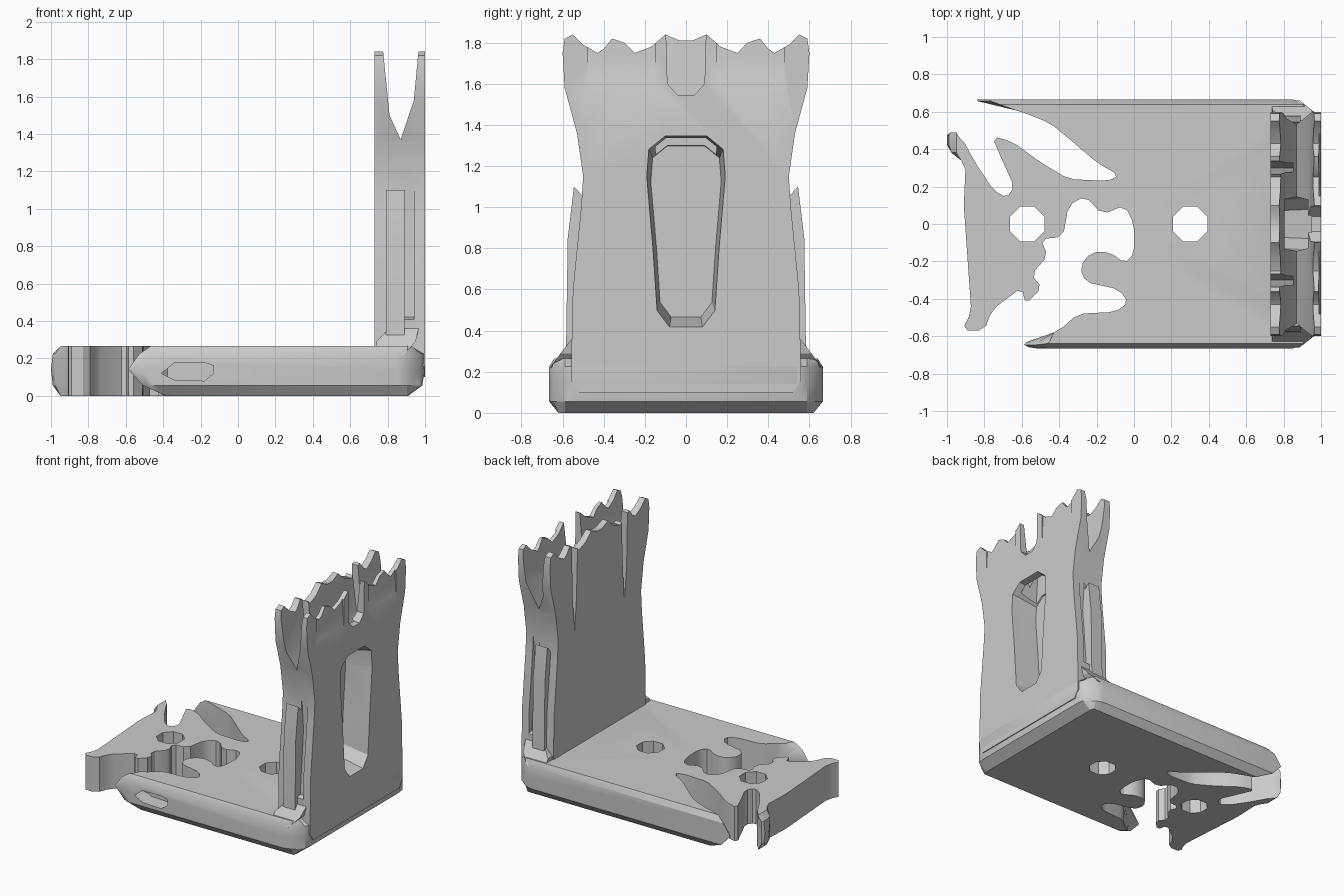
import bpy, bmesh, math
from mathutils import Vector

cube = bpy.data.objects.get("Cube")
if cube:
    bpy.data.objects.remove(cube)

grey = bpy.data.materials.new("light_grey")
grey.use_nodes = True
COLOR = (0.6, 0.6, 0.6, 1)
grey.diffuse_color = COLOR
grey.node_tree.nodes["Principled BSDF"].inputs["Base Color"].default_value = COLOR


def loft(name, rings):
    """Solid through a stack of matching outlines."""
    bm = bmesh.new()
    loops = [[bm.verts.new(p) for p in ring] for ring in rings]
    for a, b in zip(loops, loops[1:]):
        for i in range(len(a)):
            j = (i + 1) % len(a)
            bm.faces.new((a[i], a[j], b[j], b[i]))
    bm.faces.new(loops[0][::-1])
    bm.faces.new(loops[-1])
    bm.normal_update()
    bmesh.ops.triangulate(bm, faces=[f for f in bm.faces if len(f.verts) > 4])
    bmesh.ops.recalc_face_normals(bm, faces=bm.faces)
    mesh = bpy.data.meshes.new(name)
    bm.to_mesh(mesh)
    bm.free()
    mesh.materials.append(grey)
    ob = bpy.data.objects.new(name, mesh)
    bpy.context.collection.objects.link(ob)
    return ob


def prism(name, pts, axis, lo, hi):
    """Extrude a 2D outline along one axis."""
    place = {"x": lambda a, b, t: (t, a, b),
             "y": lambda a, b, t: (a, t, b),
             "z": lambda a, b, t: (a, b, t)}[axis]
    return loft(name, [[place(a, b, t) for a, b in pts] for t in (lo, hi)])


def soften(pts, cut):
    """Clip each outline corner by a short length."""
    out = []
    for i, p in enumerate(pts):
        p = Vector(p)
        for q in (pts[i - 1], pts[(i + 1) % len(pts)]):
            d = Vector(q) - p
            out.append(p + d * min(0.25, cut / d.length))
    return out


def mirrored(pts):
    return pts + [(-a, b) for a, b in reversed(pts)]


def ngon(cx, cy, r, n=8):
    return [(cx + r * math.cos((i + .5) * math.tau / n),
             cy + r * math.sin((i + .5) * math.tau / n)) for i in range(n)]


def carve(ob, cutters):
    """Subtract the cutters and remove them."""
    for c in cutters:
        c.hide_render = True
        m = ob.modifiers.new("cut", "BOOLEAN")
        m.operation, m.solver, m.object = "DIFFERENCE", "EXACT", c
    dg = bpy.context.evaluated_depsgraph_get()
    mesh = bpy.data.meshes.new_from_object(ob.evaluated_get(dg))
    ob.modifiers.clear()
    ob.data = mesh
    for c in cutters:
        bpy.data.objects.remove(c)


# Base plate: eroded outline, narrowed at the lower and upper edges
HALF = .665
outline = soften([
    (1, .57), (.88, HALF), (-.87, HALF), (-.6, .6), (-.45, .54), (-.34, .45),
    (-.2, .33), (-.08, .26), (-.14, .23), (-.35, .24), (-.5, .33), (-.65, .44),
    (-.76, .47), (-.7, .33), (-.64, .2), (-.68, .14), (-.75, .18), (-.85, .33),
    (-.92, .46), (-1, .5), (-1, .4), (-.9, .32), (-.91, .1), (-.87, -.47),
    (-.92, -.57), (-.8, -.57), (-.76, -.46), (-.6, -.34), (-.58, -.43),
    (-.49, -.34), (-.55, -.27), (-.46, -.17), (-.5, -.08), (-.38, -.07),
    (-.35, .1), (-.26, .15), (-.17, .05), (-.05, .1), (0, 0), (0, -.16),
    (-.05, -.21), (-.13, -.15), (-.23, -.15), (-.29, -.23), (-.26, -.31),
    (-.08, -.35), (-.03, -.42), (-.1, -.47), (-.3, -.48), (-.4, -.57),
    (-.6, -.64), (-.55, -HALF), (.88, -HALF), (1, -.57)], .03)


def level(z, left, right, side, tip):
    """Outline at one height; the tips of both arms draw back by tip."""
    ring = []
    for x, y in outline:
        if abs(y) > .62 and x < -.5:
            x += tip
        ring.append((min(max(x, left), right), min(max(y, -side), side), z))
    return ring


plate = loft("base_plate", [
    level(0, -.95, .91, .62, .2), level(.055, -.99, .985, HALF, .08),
    level(.14, -1, 1, HALF, 0), level(.225, -.99, 1, HALF, .06),
    level(.265, -.95, .93, .64, .12)])
carve(plate, [
    prism("hole_a", ngon(.3, 0, .1), "z", -.1, .4),
    prism("hole_b", ngon(-.57, 0, .1), "z", -.1, .4),
    prism("slot", [(-.41, .12), (-.34, .175), (-.17, .175), (-.13, .16),
                   (-.13, .12), (-.18, .08), (-.34, .085)], "y", -.8, -.55)])

# Upright wall with a ragged crown
wall = prism("upright_wall", mirrored([
    (.52, .1), (.56, .16), (.55, .6), (.51, 1), (.5, 1.15), (.53, 1.36),
    (.59, 1.58), (.6, 1.75), (.59, 1.82), (.55, 1.84), (.5, 1.79), (.43, 1.75),
    (.4, 1.77), (.36, 1.82), (.3, 1.8), (.25, 1.75), (.17, 1.78), (.1, 1.84),
    (.03, 1.81)]), "x", .73, 1)
cutters = [
    # Cleft separating the two upper sheets
    prism("cleft", [(.87, 1.37), (.81, 1.5), (.765, 1.95), (.975, 1.95),
                    (.94, 1.58)], "y", -1, 1),
    # Tall pocket in the outer face, open upward into the cleft
    loft("pocket", [[(x, y * s, .88 + (z - .88) * s) for y, z in mirrored(
        [(.08, .42), (.14, .5), (.16, .8), (.19, 1.15), (.18, 1.28), (.1, 1.345)])]
        for x, s in ((.79, .9), (1.01, 1.01))]),
    prism("shaft", mirrored([(.13, 1.1), (.15, 1.3), (.13, 1.55)]), "x", .8, .95),
    # Rounded notch in the outer sheet
    prism("notch", mirrored([(.04, 1.545), (.09, 1.6), (.1, 1.95)]), "x", .88, 1.1)]
for s in (-1, 1):
    # Slits in the inner sheet, worn outer crown and grooves on the wall sides
    cutters.append(prism("slit", [(s * .3, 1.15), (s * .325, 1.4), (s * .34, 1.95),
                                  (s * .26, 1.95), (s * .28, 1.4)], "x", .6, .85))
    cutters.append(prism("worn_crown", [(1.02, 1.55), (.998, 1.6), (.98, 1.95),
                                        (1.02, 1.95)], "y", s * .15, s * .48))
    cutters.append(prism("groove", [(s * .7, .36), (s * .52, .42), (s * .48, .9),
                                    (s * .5, 1.15), (s * .7, 1.15)], "x", .89, .94))
carve(wall, cutters)

# Side ribs and the flared foot
ribs = [prism("left_rib" if s > 0 else "right_rib",
              [(s * .45, .2), (s * .585, .2), (s * .575, .85), (s * .545, 1.1),
               (s * .45, 1)], "x", .79, .89) for s in (-1, 1)]
foot = loft("wall_foot", [[(x0, -y, z), (x1, -y, z), (x1, y, z), (x0, y, z)]
                          for x0, x1, y, z in ((.735, .885, .66, .22),
                                               (.74, .95, .61, .29),
                                               (.83, .97, .54, .38))])

for ob in [plate, wall, foot] + ribs:
    bpy.ops.object.select_all(action="DESELECT")
    ob.select_set(True)
    bpy.context.view_layer.objects.active = ob
    bpy.ops.object.shade_smooth_by_angle(angle=math.radians(30))
